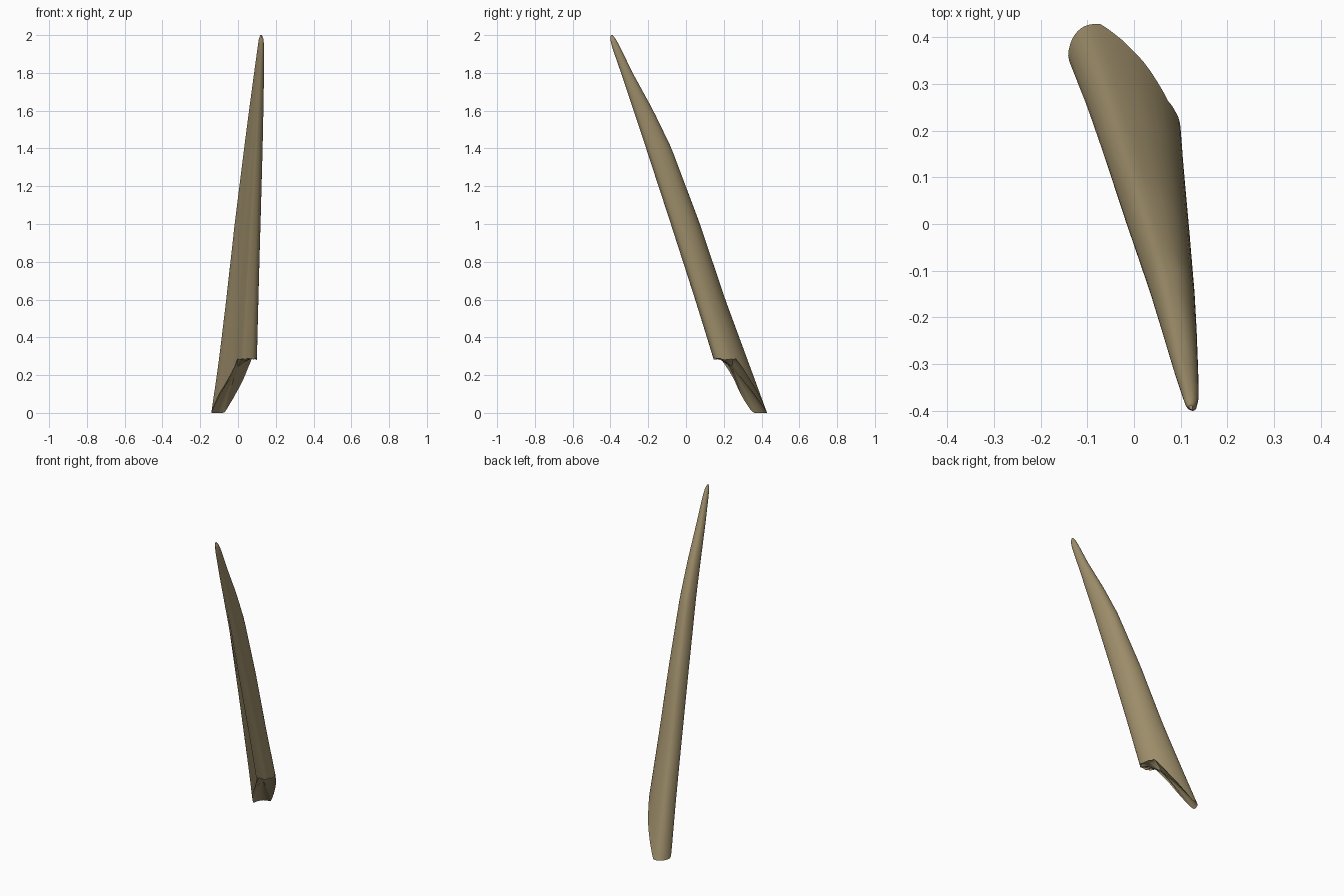
import bpy, bmesh, math, random
from mathutils import Vector

random.seed(4)
cube = bpy.data.objects.get("Cube")
if cube:
    bpy.data.objects.remove(cube, do_unlink=True)

# Horizontal bounds of the shard at each height: z, x min, x max, y min, y max
BOUNDS = [
    (0.0, -.14, .09, .247, .428),
    (.28, -.10, .099, .148, .325),
    (.6, -.062, .108, .048, .208),
    (1.0, -.018, .12, -.082, .075),
    (1.4, .032, .131, -.213, -.075),
    (1.6, .058, .135, -.279, -.172),
    (1.8, .085, .138, -.345, -.282),
    (1.93, .103, .139, -.39, -.345),
    (1.98, .11, .135, -.402, -.372),
    (2.0, .118, .126, -.398, -.388),
]

# Cross-section in unit bounds, with a shallow groove on the front right side
SECTION = [(0, .58), (.03, .82), (.15, .98), (.35, 1), (.6, .91), (.82, .73),
           (.98, .46), (1, .2), (.93, .05), (.78, 0), (.62, .02),
           (.52, .16), (.43, .3), (.29, .39), (.11, .44)]


def smooth_loop(points, steps):
    """Closed Catmull-Rom curve through the points."""
    out, n = [], len(points)
    for i in range(n):
        a, b, c, d = (Vector(points[(i + k) % n]) for k in (-1, 0, 1, 2))
        for s in range(steps):
            t = s / steps
            out.append((b * 2 + (c - a) * t + (a * 2 - b * 5 + c * 4 - d) * t**2
                        + (b * 3 - a - c * 3 + d) * t**3) / 2)
    return out


def bounds_at(z):
    z = min(max(z, 0), 2)
    for lo, hi in zip(BOUNDS, BOUNDS[1:]):
        if z <= hi[0]:
            t = (z - lo[0]) / (hi[0] - lo[0])
            return [p + (q - p) * t for p, q in zip(lo[1:], hi[1:])]


def surface(uv, z):
    """Point on the shard; the groove fades into a round tip."""
    x0, x1, y0, y1 = bounds_at(z)
    offset = uv - Vector((.5, .5))
    rounded = Vector((.5, .5)) + offset.normalized() * .5
    uv = uv.lerp(rounded, .75 * min(max((z - .3) / 1.5, 0), 1))
    return Vector((x0 + (x1 - x0) * uv.x, y0 + (y1 - y0) * uv.y, z))


def rim_height(uv):
    """Height where a column meets the slanted break."""
    z = .15
    for _ in range(60):
        p = surface(uv, z)
        target = min(.13 + .95 * p.x - .875 * (p.y - .36), .28)
        z += (max(target, 0) - z) * .4
    return z


section = smooth_loop(SECTION, 4)
count = len(section)
rims = [rim_height(uv) for uv in section]
low = min(rims)
rims = [r - low + (random.uniform(0, .009) if r - low > .03 else 0) for r in rims]

bm = bmesh.new()


def bridge(a, b):
    for i in range(count):
        j = (i + 1) % count
        bm.faces.new((a[i], a[j], b[j], b[i]))


# Tapering outer wall, from the slanted rim to the tip
LEVELS = 36
rings = []
for k in range(LEVELS + 1):
    t = 1 - (1 - k / LEVELS) ** 1.5
    rings.append([bm.verts.new(surface(uv, r + (2 - r) * t))
                  for uv, r in zip(section, rims)])
for a, b in zip(rings, rings[1:]):
    bridge(a, b)
bm.faces.new(rings[-1])

# Hollowed broken end
axis = Vector((.12, -.38, 1)).normalized()
centre = sum((v.co for v in rings[0]), Vector()) / count
previous = rings[0]
for scale, depth in ((.88, .02), (.65, .045), (.35, .06), (.1, .065)):
    ring = []
    for v in rings[0]:
        rough = random.uniform(-.003, .003)
        ring.append(bm.verts.new(centre.lerp(v.co, scale) + axis * (depth + rough)))
    bridge(ring, previous)
    previous = ring
bm.faces.new(list(reversed(previous)))
bmesh.ops.recalc_face_normals(bm, faces=bm.faces)

mesh = bpy.data.meshes.new("pointed_shard")
bm.to_mesh(mesh)
bm.free()
shard = bpy.data.objects.new("pointed_shard", mesh)
bpy.context.collection.objects.link(shard)

# Single tan colour
tan = bpy.data.materials.new("dull_tan")
tan.use_nodes = True
color = (.34, .27, .145, 1)
tan.diffuse_color = color
tan.node_tree.nodes["Principled BSDF"].inputs["Base Color"].default_value = color
mesh.materials.append(tan)

bpy.ops.object.select_all(action='DESELECT')
shard.select_set(True)
bpy.context.view_layer.objects.active = shard
bpy.ops.object.shade_smooth_by_angle(angle=math.radians(40))
